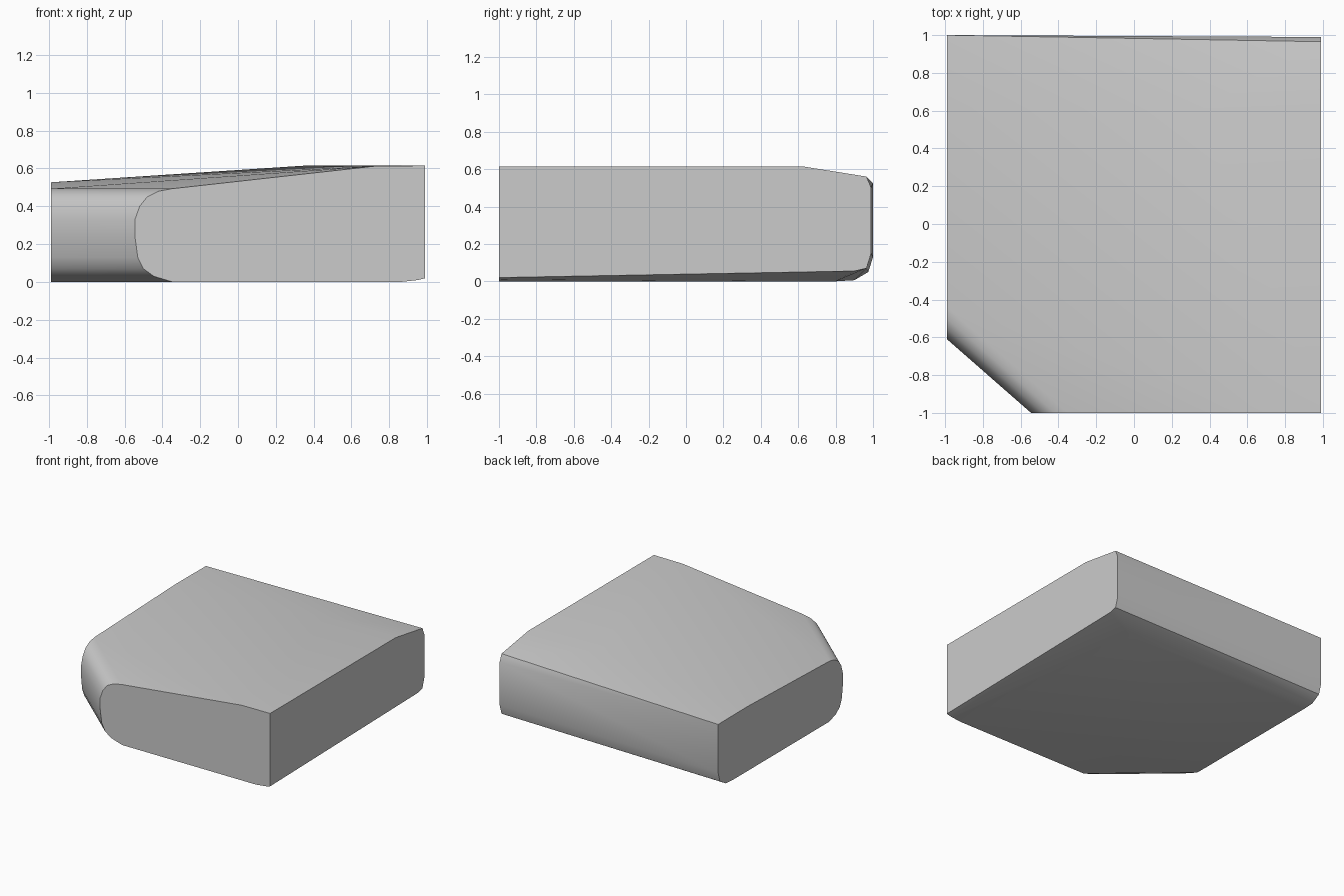
import bpy, bmesh, math

cube = bpy.data.objects.get("Cube")
if cube:
    bpy.data.objects.remove(cube, do_unlink=True)

HALF_X = 0.99

# Plain grey stone
stone = bpy.data.materials.new("grey_stone")
stone.use_nodes = True
grey = (0.6, 0.6, 0.6, 1)
stone.diffuse_color = grey
stone.node_tree.nodes["Principled BSDF"].inputs["Base Color"].default_value = grey

points = []

# Rounded diagonal corner: the same profile (inset, z) on the front and on the left cut
corner = [(0.2, 0), (0.1, 0.03), (0.045, 0.07), (0.015, 0.13), (0, 0.24), (0, 0.33),
          (0.025, 0.4), (0.065, 0.45), (0.125, 0.48), (0.195, 0.493)]
for inset, z in corner:
    points.append((-0.545 + inset, -1, z))
    points.append((-HALF_X, -0.61 + inset * 0.876, z))

# Back edge profiles (y, z) at both ends
back_low = [(1, 0.525), (1, 0.13), (0.975, 0.05), (0.9, 0.006), (0.8, 0)]
back_high = [(0.965, 0.56), (0.99, 0.5), (0.99, 0.15), (0.965, 0.07), (0.9, 0.055)]
points += [(-HALF_X, y, z) for y, z in back_low]
points += [(HALF_X, y, z) for y, z in back_high]

# Top plateau and its slope towards the low side
points += [(HALF_X, -1, 0.615), (0.73, -1, 0.613), (0.35, 0.6, 0.615),
           (HALF_X, 0.62, 0.615), (-HALF_X, 0.62, 0.527)]

# Underside, rising slightly towards the square side
points += [(HALF_X, -1, 0.02), (0.95, -1, 0.01), (0.86, -1, 0), (0.7, 0.8, 0)]

# Convex block wrapped around the profiles
mesh = bpy.data.meshes.new("stone_block")
bm = bmesh.new()
for p in points:
    bm.verts.new(p)
result = bmesh.ops.convex_hull(bm, input=bm.verts[:])
unused = {g for g in result["geom_interior"] + result["geom_unused"]
          if isinstance(g, bmesh.types.BMVert)}
bmesh.ops.delete(bm, geom=list(unused), context="VERTS")
bmesh.ops.dissolve_limit(bm, angle_limit=math.radians(0.2),
                         verts=bm.verts[:], edges=bm.edges[:])
bmesh.ops.recalc_face_normals(bm, faces=bm.faces[:])
bm.to_mesh(mesh)
bm.free()
mesh.materials.append(stone)

block = bpy.data.objects.new("stone_block", mesh)
bpy.context.collection.objects.link(block)
bpy.ops.object.select_all(action="DESELECT")
block.select_set(True)
bpy.context.view_layer.objects.active = block
bpy.ops.object.shade_smooth_by_angle(angle=math.radians(40))
